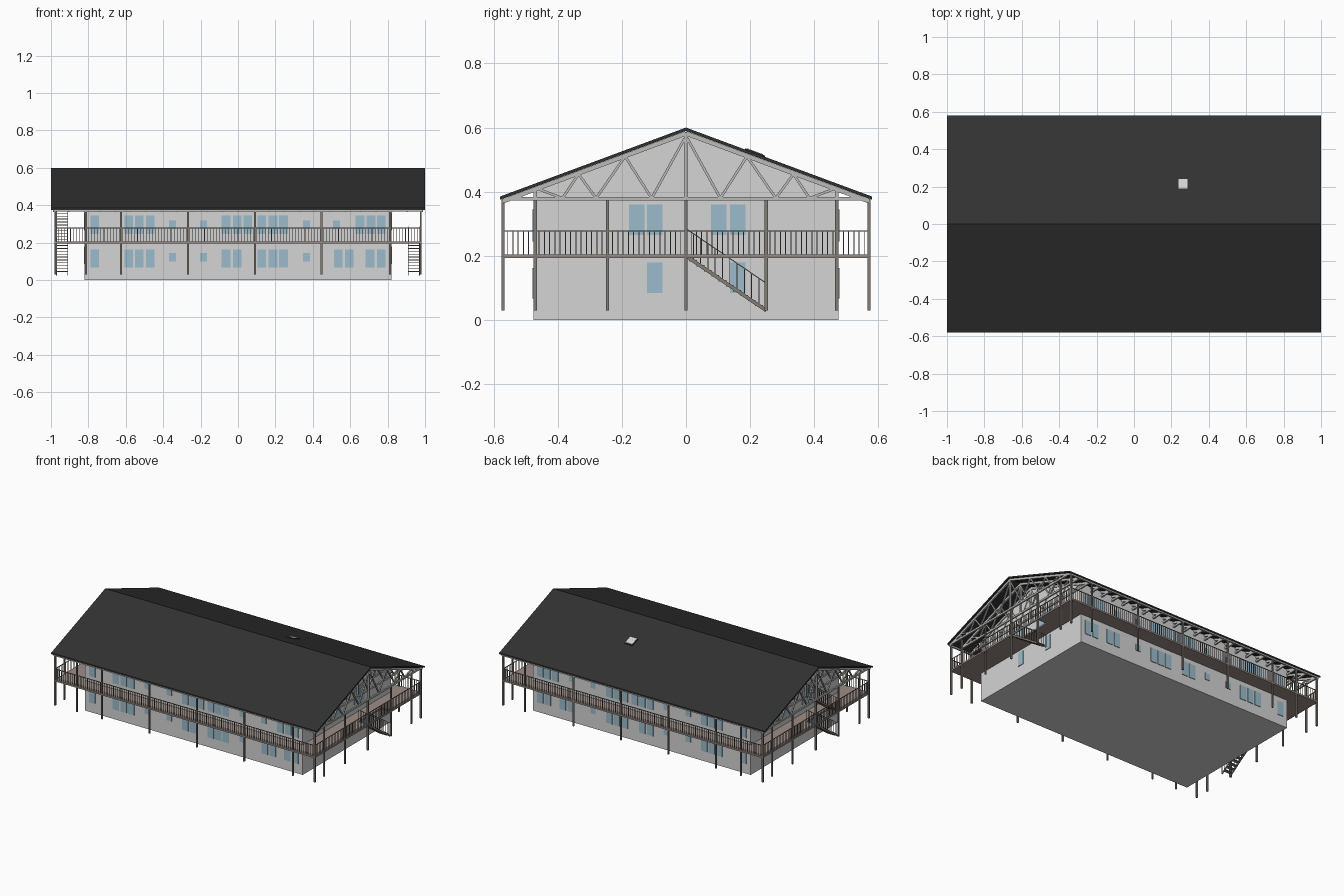
import bpy, bmesh
from mathutils import Vector, Matrix

if "Cube" in bpy.data.objects:
    bpy.data.objects.remove(bpy.data.objects["Cube"])


def material(name, *rgb):
    m = bpy.data.materials.new(name)
    m.use_nodes = True
    m.diffuse_color = (*rgb, 1)
    m.node_tree.nodes["Principled BSDF"].inputs["Base Color"].default_value = (*rgb, 1)
    return m


WALL = material("pale grey render", .66, .66, .66)
ROOF = material("charcoal roofing", .031, .031, .031)
GLASS = material("blue glass", .33, .50, .60)
DECK = material("weathered deck", .33, .27, .245)
WOOD = material("brown grey timber", .23, .20, .18)
TRUSS = material("light grey timber", .50, .50, .49)


class Part:
    """Collects boxes and beams into one flat-shaded object."""

    def __init__(self, name, mat):
        self.name, self.mat, self.bm = name, mat, bmesh.new()

    def box(self, x, y, z):
        size = [b - a for a, b in (x, y, z)]
        mid = [(a + b) / 2 for a, b in (x, y, z)]
        mat = Matrix.Translation(mid) @ Matrix.Diagonal((*size, 1))
        bmesh.ops.create_cube(self.bm, size=1, matrix=mat)

    def post(self, x, y, z0, z1, w):
        self.box((x - w / 2, x + w / 2), (y - w / 2, y + w / 2), (z0, z1))

    def beam(self, a, b, w, d):
        # w is the width along x for beams lying in the yz plane
        a, b = Vector(a), Vector(b)
        direction = (b - a).normalized()
        side = Vector((1, 0, 0)) if abs(direction.x) < .9 else Vector((0, 1, 0))
        up = direction.cross(side)
        rot = Matrix((side, up, direction)).transposed().to_4x4()
        mat = (Matrix.Translation((a + b) / 2) @ rot
               @ Matrix.Diagonal((w, d, (b - a).length, 1)))
        bmesh.ops.create_cube(self.bm, size=1, matrix=mat)

    def prism(self, profile, x0, x1):
        # extrude a yz outline along x
        face = self.bm.faces.new([self.bm.verts.new((x0, y, z)) for y, z in profile])
        ext = bmesh.ops.extrude_face_region(self.bm, geom=[face])["geom"]
        verts = [v for v in ext if isinstance(v, bmesh.types.BMVert)]
        bmesh.ops.translate(self.bm, verts=verts, vec=(x1 - x0, 0, 0))

    def done(self):
        bmesh.ops.recalc_face_normals(self.bm, faces=self.bm.faces)
        mesh = bpy.data.meshes.new(self.name)
        self.bm.to_mesh(mesh)
        self.bm.free()
        mesh.materials.append(self.mat)
        ob = bpy.data.objects.new(self.name, mesh)
        bpy.context.collection.objects.link(ob)


def span(a, b, n):
    return [a + (b - a) * i / n for i in range(n + 1)]


RIDGE, EAVE, HALF_Y = .60, .385, .58
SLOPE = (RIDGE - EAVE) / HALF_Y
FLOOR, RAIL, GROUND, TOP = .205, .278, .03, .373


def roof_z(y, drop=0):
    return RIDGE - drop - SLOPE * abs(y)


# Main body with gable ends
body = Part("house_body", WALL)
body.prism([(-.475, 0), (.475, 0), (.475, roof_z(.475, .013)),
            (0, RIDGE - .013), (-.475, roof_z(.475, .013))], -.82, .82)
body.done()

# Roof sheets
roof = Part("roof", ROOF)
T = .01
roof.prism([(-HALF_Y, EAVE), (0, RIDGE), (HALF_Y, EAVE),
            (HALF_Y, EAVE - T), (0, RIDGE - T), (-HALF_Y, EAVE - T)], -1, 1)
roof.done()

# Roof hatch on the back slope
frame, panel = Part("hatch_frame", ROOF), Part("hatch_panel", WALL)
for part, r, lift in ((frame, .031, .004), (panel, .025, .006)):
    a, b = .215 - r, .215 + r
    part.prism([(a, roof_z(a, .004)), (b, roof_z(b, .004)),
                (b, roof_z(b, -lift)), (a, roof_z(a, -lift))], .262 - r, .262 + r)
    part.done()

# Trusses: chords, king post and zigzag webs
trusses = Part("roof_trusses", TRUSS)
web = [(.005, .565), (.107, .38), (.19, .51), (.28, .38), (.335, .455),
       (.385, .38), (.465, .41)]
for x in span(-.985, .985, 24):
    trusses.box((x - .005, x + .005), (-.57, .57), (.372, .384))
    for s in (-1, 1):
        trusses.beam((x, 0, RIDGE - .018), (x, s * .572, roof_z(.572, .018)), .01, .014)
        if abs(x) > .82:
            for (ya, za), (yb, zb) in zip(web, web[1:]):
                trusses.beam((x, s * ya, za), (x, s * yb, zb), .008, .008)
            trusses.post(x, s * .47, .38, roof_z(.47, .015), .01)
    if abs(x) > .82:
        trusses.post(x, 0, .38, RIDGE - .015, .011)
for s in (-1, 1):
    y = s * .57
    trusses.box((-.985, .985), (y - .005, y + .005), (.366, .376))
trusses.done()

# Gallery deck, with a stair opening at each end
deck = Part("gallery_deck", DECK)
z = (.194, FLOOR)
for s in (-1, 1):
    deck.box((-.98, .98), sorted((s * .475, s * .575)), z)
    deck.box(sorted((s * .82, s * .905)), (-.475, .475), z)
    deck.box(sorted((s * .905, s * .98)), sorted((s * -.475, 0)), z)
    deck.box(sorted((s * .905, s * .98)), sorted((s * .25, s * .475)), z)
    deck.box(sorted((s * .973, s * .98)), sorted((0, s * .25)), z)
deck.done()

# Posts around the gallery
posts = Part("gallery_posts", WOOD)
for s in (-1, 1):
    for x in (-.977, -.813, -.625, -.267, .09, .447, .813, .977):
        posts.post(x, s * .57, GROUND, TOP, .010)
    for y in (-.47, -.245, 0, .25, .47):
        posts.post(s * .977, y, GROUND, TOP, .010)
posts.done()

# Railing: balusters and handrail
railing = Part("gallery_railing", WOOD)
for s in (-1, 1):
    for x in span(-.977, .977, 120):
        railing.post(x, s * .572, FLOOR, RAIL, .003)
    for y in span(-.572, .572, 70):
        railing.post(s * .977, y, FLOOR, RAIL, .003)
    railing.beam((-.977, s * .572, RAIL), (.977, s * .572, RAIL), .004, .004)
    railing.beam((s * .977, -.572, RAIL), (s * .977, .572, RAIL), .004, .004)
railing.done()


# Stairs: stringers, treads, balusters, handrails
def stair(name, s, z0, z1):
    part = Part(name, WOOD)
    xs = (s * .91, s * .97)
    steps = 11
    for x in xs:
        foot, head = Vector((x, s * .25, z0)), Vector((x, 0, z1))
        lift = Vector((0, 0, .085))
        part.beam(foot, head, .004, .011)
        part.beam(foot + lift, head + lift, .003, .003)
        for i in range(steps + 1):
            p = foot.lerp(head, i / steps)
            part.post(x, p.y, p.z, p.z + .085, .003)
    for i in range(1, steps):
        y, zt = s * .25 * (1 - i / steps), z0 + (z1 - z0) * i / steps
        part.box(sorted(xs), (y - .012, y + .012), (zt - .002, zt + .002))
    part.done()


stair("left_stair", 1, GROUND, .2)
stair("right_stair", -1, GROUND, .2)
stair("attic_stair", -1, .2, TOP)

# Windows as thin plates on all four walls
windows = Part("windows", GLASS)
P = .004
shared = [-.765, -.585, -.527, -.47, -.064, -.005, .128, .187, .243, .765]
small = [-.35, -.185, .366]
upper = shared + [.053, .652, .711]
lower = shared + [.535, .594, .706]
rows = [(upper, .023, .245, .345), (lower, .023, .067, .163),
        (small + [.527], .019, .273, .318), (small, .019, .1, .145)]
for s in (-1, 1):
    wall_y = sorted((s * (.475 - P), s * (.475 + P)))
    wall_x = sorted((s * (.82 - P), s * (.82 + P)))
    for xs, half, z0, z1 in rows:
        for x in xs:
            windows.box((x - half, x + half), wall_y, (z0, z1))
    for ys, z0, z1 in (((-.154, -.097, .102, .161), .265, .36), ((-.097, .161), .085, .18)):
        for y in ys:
            windows.box(wall_x, (s * y - .024, s * y + .024), (z0, z1))
windows.done()
